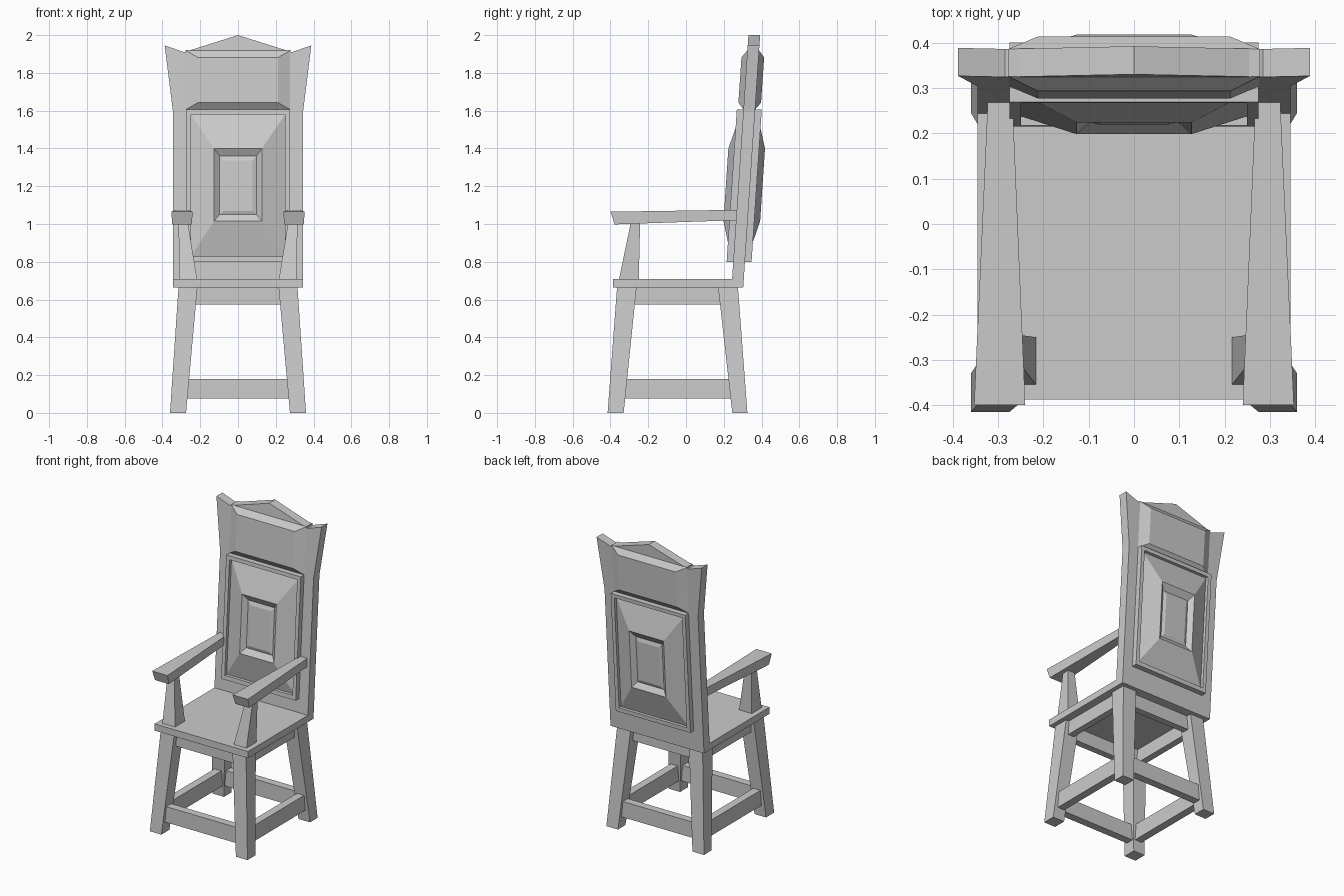
import bpy, bmesh

if "Cube" in bpy.data.objects:
    bpy.data.objects.remove(bpy.data.objects["Cube"])


def finish(name, bm):
    bmesh.ops.recalc_face_normals(bm, faces=bm.faces[:])
    mesh = bpy.data.meshes.new(name)
    bm.to_mesh(mesh)
    bm.free()
    obj = bpy.data.objects.new(name, mesh)
    bpy.context.collection.objects.link(obj)
    return obj


def loft(name, rings):
    """Skin a stack of equal-sized point loops and cap both ends."""
    bm = bmesh.new()
    loops = [[bm.verts.new(p) for p in ring] for ring in rings]
    n = len(loops[0])
    for a, b in zip(loops, loops[1:]):
        for i in range(n):
            j = (i + 1) % n
            bm.faces.new((a[i], a[j], b[j], b[i]))
    bm.faces.new(loops[0][::-1])
    bm.faces.new(loops[-1])
    return finish(name, bm)


def rect(x0, x1, y0, y1, z):
    return [(x0, y0, z), (x1, y0, z), (x1, y1, z), (x0, y1, z)]


def block(name, low, high, z0, z1):
    """Tapered block from a bottom and a top rectangle (x0, x1, y0, y1)."""
    return loft(name, [rect(*low, z0), rect(*high, z1)])


def mirror_x(obj):
    obj.modifiers.new("Mirror", 'MIRROR').use_bisect_axis[0] = False
    return obj


def lean(z):
    """Depth of the middle of the leaning backrest at height z."""
    return 0.272 + (z - 0.665) * 0.067


def panel(name, steps):
    """Stepped panel on both faces of the backrest; step = half width, z0, z1, offset."""
    def ring(hw, z0, z1, off):
        return [(x, lean(z) + off, z)
                for x, z in ((-hw, z0), (hw, z0), (hw, z1), (-hw, z1))]
    front = [ring(w, a, b, -o) for w, a, b, o in reversed(steps)]
    back = [ring(*s) for s in steps]
    return loft(name, front + back)


# Seat
s = (-0.345, 0.345, -0.387, 0.30)
block("seat", s, s, 0.665, 0.71)

# Legs, splayed outward
mirror_x(block("front_leg", (0.275, 0.36, -0.415, -0.33), (0.215, 0.315, -0.365, -0.262), 0, 0.665))
mirror_x(block("back_leg", (0.275, 0.36, 0.245, 0.325), (0.215, 0.315, 0.17, 0.275), 0, 0.665))

# Rails under the seat and stretchers near the floor
for kind, z0, z1, x, yf, yb, t in (("apron", 0.575, 0.667, 0.27, -0.315, 0.22, 0.022),
                                   ("stretcher", 0.075, 0.18, 0.305, -0.36, 0.27, 0.026)):
    for side, y in (("front", yf), ("back", yb)):
        r = (-x, x, y - t, y + t)
        block(side + "_" + kind, r, r, z0, z1)
    r = (x - t, x + t, yf, yb)
    mirror_x(block("side_" + kind, r, r, z0, z1))

# Backrest slab with flared, peaked top
outline = [(-0.345, 0.665), (0.345, 0.665), (0.345, 1.60), (0.388, 1.945),
           (0.285, 1.91), (0, 2.0), (-0.285, 1.91), (-0.388, 1.945), (-0.345, 1.60)]
loft("backrest", [[(x, lean(z) + d, z) for x, z in outline] for d in (-0.031, 0.031)])

# Framed lower panel with raised, sunken-centre boss, and upper raised panel
panel("lower_panel", [(0.275, 0.80, 1.605, 0.066), (0.25, 0.828, 1.58, 0.066),
                      (0.25, 0.828, 1.58, 0.045), (0.127, 1.015, 1.40, 0.097),
                      (0.097, 1.05, 1.36, 0.072), (0.077, 1.07, 1.335, 0.08)])
panel("upper_panel", [(0.278, 1.605, 1.92, 0.03), (0.213, 1.642, 1.882, 0.06)])

# Armrests, widening toward the front
mirror_x(loft("armrest", [
    [(0.245, -0.378, 0.998), (0.348, -0.378, 0.998), (0.353, -0.40, 1.065), (0.24, -0.40, 1.065)],
    [(0.268, 0.268, 1.02), (0.323, 0.268, 1.02), (0.323, 0.268, 1.075), (0.268, 0.268, 1.075)]]))

# Armrest posts
mirror_x(block("arm_post", (0.216, 0.31, -0.355, -0.25), (0.265, 0.315, -0.293, -0.243), 0.705, 1.005))
